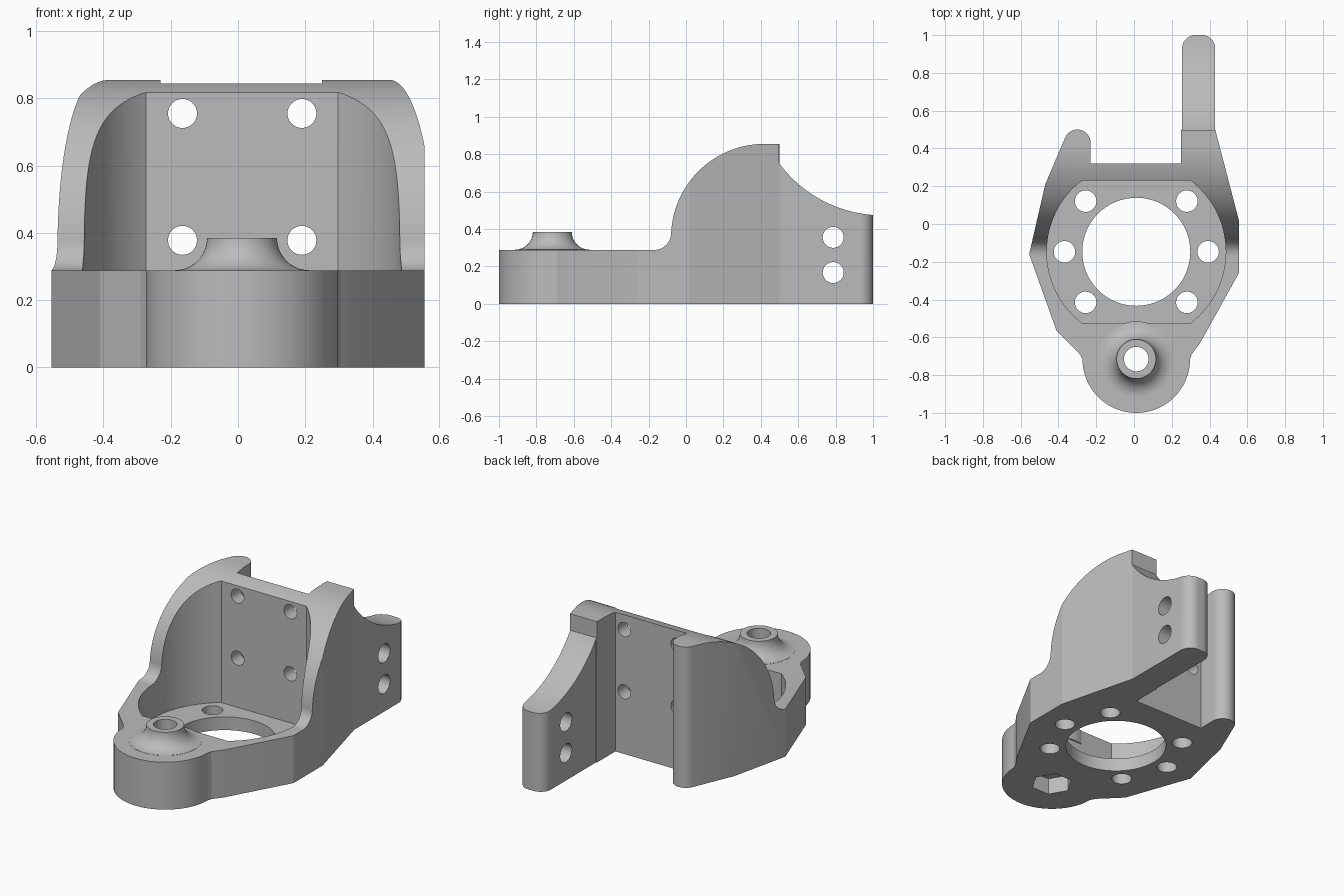
import bpy, bmesh, math
from mathutils import Matrix

if "Cube" in bpy.data.objects:
    bpy.data.objects.remove(bpy.data.objects["Cube"])

grey = bpy.data.materials.new("plain_grey")
grey.use_nodes = True
colour = (0.5, 0.5, 0.5, 1)
grey.diffuse_color = colour
grey.node_tree.nodes["Principled BSDF"].inputs["Base Color"].default_value = colour

MAPS = {"X": lambda u, v, t: (t, u, v),
        "Y": lambda u, v, t: (u, t, v),
        "Z": lambda u, v, t: (u, v, t)}


def arc(cx, cy, r, a0, a1, n=24):
    angles = [math.radians(a0 + (a1 - a0) * i / n) for i in range(n + 1)]
    return [(cx + r * math.cos(a), cy + r * math.sin(a)) for a in angles]


def circle(cx, cy, r, n=48):
    return arc(cx, cy, r, 0, 360, n)[:-1]


def finish(name, bm):
    bmesh.ops.recalc_face_normals(bm, faces=bm.faces[:])
    mesh = bpy.data.meshes.new(name)
    bm.to_mesh(mesh)
    bm.free()
    mesh.materials.append(grey)
    ob = bpy.data.objects.new(name, mesh)
    bpy.context.collection.objects.link(ob)
    return ob


def prism(name, points, axis, t0, t1):
    bm = bmesh.new()
    low, high = ([bm.verts.new(MAPS[axis](u, v, t)) for u, v in points] for t in (t0, t1))
    bm.faces.new(low)
    bm.faces.new(high)
    for i in range(len(points)):
        j = (i + 1) % len(points)
        bm.faces.new((low[i], low[j], high[j], high[i]))
    return finish(name, bm)


def revolve(name, profile, x, y, n=64):
    bm = bmesh.new()
    verts = [bm.verts.new((r, 0, z)) for r, z in profile]
    edges = [bm.edges.new(pair) for pair in zip(verts, verts[1:])]
    bmesh.ops.spin(bm, geom=verts + edges, cent=(0, 0, 0), axis=(0, 0, 1),
                   angle=math.tau, steps=n, use_merge=True)
    bmesh.ops.remove_doubles(bm, verts=bm.verts[:], dist=0.0001)
    bmesh.ops.transform(bm, matrix=Matrix.Translation((x, y, 0)), verts=bm.verts[:])
    return finish(name, bm)


def combine(body, tool, operation="DIFFERENCE"):
    tool.hide_render = True
    mod = body.modifiers.new(tool.name, "BOOLEAN")
    mod.operation, mod.solver, mod.object = operation, "EXACT", tool
    bpy.context.view_layer.objects.active = body
    bpy.ops.object.modifier_apply(modifier=mod.name)
    bpy.data.objects.remove(tool)


CX, RING_Y, BOSS_Y = 0.012, -0.147, -0.715

# Plan outline: front lobe, right flank, rear arm, rear gap, left tip, left flank
outline = arc(CX, BOSS_Y, 0.285, 180, 360, 36)
outline += [(0.305, -0.69), (0.35, -0.63), (0.555, -0.26), (0.555, 0.02), (0.43, 0.5)]
outline += arc(0.36, 0.93, 0.07, 0, 90, 12) + arc(0.325, 0.93, 0.07, 90, 180, 12)
outline += [(0.255, 0.5), (0.25, 0.5), (0.25, 0.32), (-0.23, 0.32)]
outline += arc(-0.3, 0.43, 0.07, 0, 157)
outline += [(-0.47, 0.21), (-0.555, -0.16), (-0.41, -0.565), (-0.29, -0.685)]
body = prism("motor_bracket", outline, "Z", 0, 1)

# Side profile: low front deck sweeping up to the tall rear walls
side = [(-1.1, -0.1), (-1.1, 0.288)]
side += arc(-0.17, 0.378, 0.09, -90, 0, 14)
side += arc(0.42, 0.355, 0.5, 180, 90, 30)
side += [(1.1, 0.855), (1.1, -0.1)]
combine(body, prism("side_profile", side, "X", -1, 1), "INTERSECT")

# Scooped top of the rear arm
scoop = [(1.1, 0.95), (0.497, 0.95), (0.497, 0.755)]
scoop += arc(1.05, 1.16, 0.687, 216.5, 270, 20)[1:] + [(1.1, 0.474)]
combine(body, prism("arm_scoop", scoop, "X", 0.1, 0.8))

# Round pocket with flat front and back
half = math.degrees(math.asin(0.378 / 0.474))
pocket = arc(CX, RING_Y, 0.474, -half, half, 32)
pocket += arc(CX, RING_Y, 0.474, 180 - half, 180 + half, 32)
combine(body, prism("pocket", pocket, "Z", 0.08, 1.2))

# Flared boss on the front lobe
flare = arc(0.2, 0.385, 0.096, 180, 270, 14)
boss = [(0, 0.385)] + flare + [(0.2, 0.2), (0, 0.2)]
combine(body, revolve("boss", boss, CX, BOSS_Y), "UNION")

# Boss bore and hexagonal nut recess
combine(body, prism("boss_bore", circle(CX, BOSS_Y, 0.065), "Z", -0.1, 0.6))
combine(body, prism("nut_recess", circle(CX, BOSS_Y, 0.118, 6), "Z", -0.1, 0.1))

# Central opening and ring of floor holes
combine(body, prism("floor_opening", circle(CX, RING_Y, 0.286, 72), "Z", -0.1, 0.2))
for sx in (-1, 1):
    for dx, dy in ((0.268, 0.268), (0.38, 0), (0.268, -0.268)):
        hole = circle(CX + sx * dx, RING_Y + dy, 0.057)
        combine(body, prism("floor_hole", hole, "Z", -0.1, 0.2))

# Back plate holes
for x in (-0.165, 0.19):
    for z in (0.378, 0.755):
        combine(body, prism("back_hole", circle(x, z, 0.043), "Y", 0.1, 0.5))

# Arm cross holes
for z in (0.167, 0.355):
    combine(body, prism("arm_hole", circle(0.787, z, 0.056), "X", 0.1, 0.6))

bpy.ops.object.select_all(action="DESELECT")
body.select_set(True)
bpy.context.view_layer.objects.active = body
bpy.ops.object.shade_smooth_by_angle(angle=math.radians(12))
